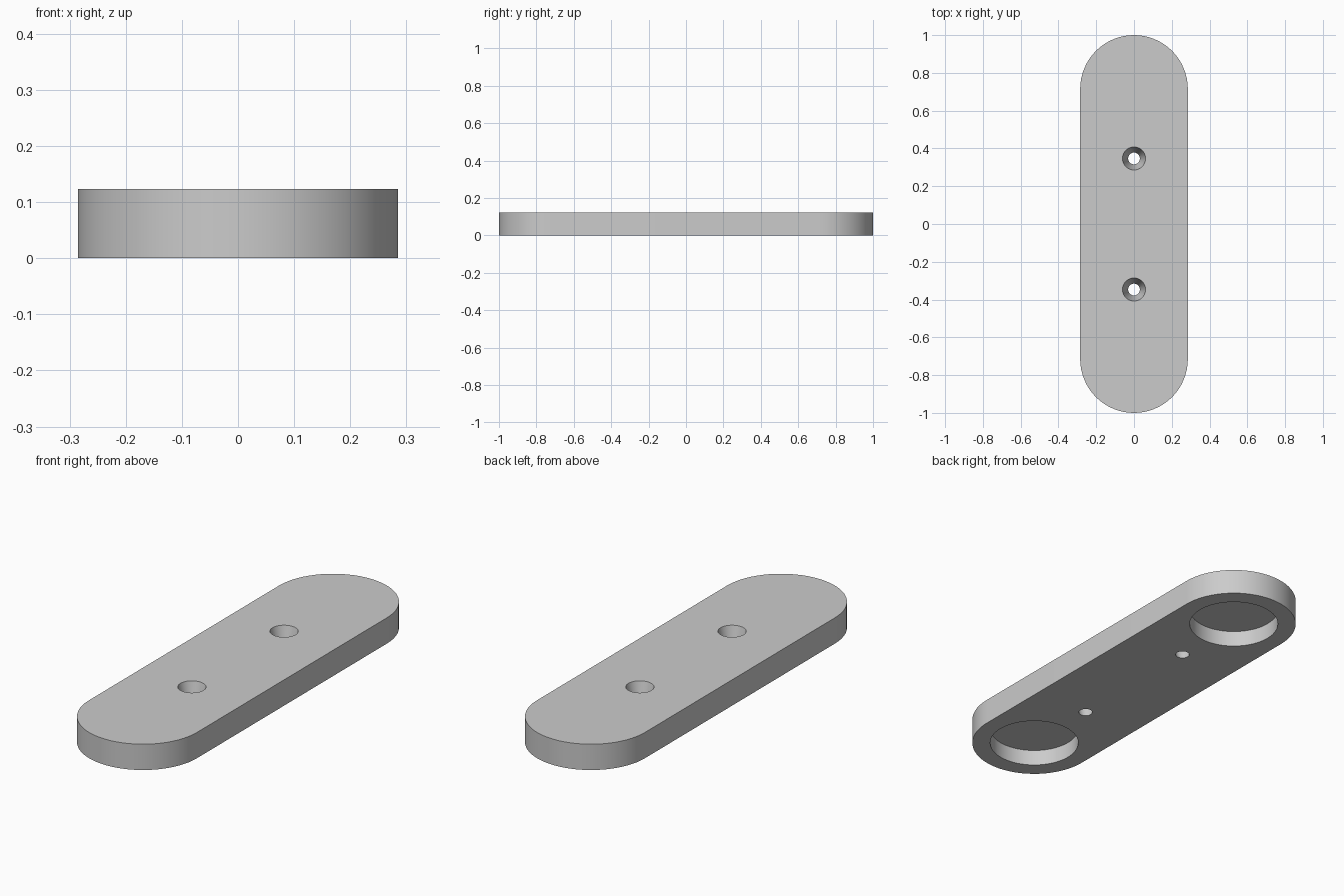
import bpy
import bmesh
from math import cos, sin, pi, radians

RADIUS, HEIGHT = 0.285, 0.123
END_Y = 1 - RADIUS            # centres of the rounded ends
HOLE_Y = 0.347
HOLE_TOP, HOLE_BOTTOM = 0.061, 0.031
POCKET_RADIUS, POCKET_DEPTH = 0.203, 0.077
SEGMENTS = 64

cube = bpy.data.objects.get("Cube")
if cube:
    bpy.data.objects.remove(cube, do_unlink=True)

grey = bpy.data.materials.new("plain_grey")
grey.use_nodes = True
colour = (0.6, 0.6, 0.6, 1)
grey.diffuse_color = colour
grey.node_tree.nodes["Principled BSDF"].inputs["Base Color"].default_value = colour


def loft(name, lower, upper):
    """Closed solid between two matching rings of points."""
    bm = bmesh.new()
    low = [bm.verts.new(p) for p in lower]
    top = [bm.verts.new(p) for p in upper]
    bm.faces.new(low[::-1])
    bm.faces.new(top)
    n = len(low)
    for i in range(n):
        j = (i + 1) % n
        bm.faces.new((low[i], low[j], top[j], top[i]))
    mesh = bpy.data.meshes.new(name)
    bm.to_mesh(mesh)
    bm.free()
    mesh.materials.append(grey)
    obj = bpy.data.objects.new(name, mesh)
    bpy.context.collection.objects.link(obj)
    return obj


def circle(radius, y, z):
    angles = [2 * pi * i / SEGMENTS for i in range(SEGMENTS)]
    return [(radius * cos(a), y + radius * sin(a), z) for a in angles]


def stadium(z):
    half = SEGMENTS // 2
    points = []
    for start, y in ((0, END_Y), (pi, -END_Y)):
        for i in range(half + 1):
            a = start + pi * i / half
            points.append((RADIUS * cos(a), y + RADIUS * sin(a), z))
    return points


# Plate with rounded ends
plate = loft("mounting_plate", stadium(0), stadium(HEIGHT))

# Tapered screw holes and round pockets underneath, cut at both ends
cutters = []
margin = 0.02
taper = (HOLE_TOP - HOLE_BOTTOM) / HEIGHT * margin
for side in (-1, 1):
    cutters.append(loft("screw_hole_cutter",
                        circle(HOLE_BOTTOM - taper, side * HOLE_Y, -margin),
                        circle(HOLE_TOP + taper, side * HOLE_Y, HEIGHT + margin)))
    cutters.append(loft("pocket_cutter",
                        circle(POCKET_RADIUS, side * END_Y, -margin),
                        circle(POCKET_RADIUS, side * END_Y, POCKET_DEPTH)))

bpy.ops.object.select_all(action="DESELECT")
plate.select_set(True)
bpy.context.view_layer.objects.active = plate
for cutter in cutters:
    cut = plate.modifiers.new("cut", "BOOLEAN")
    cut.operation = "DIFFERENCE"
    cut.solver = "EXACT"
    cut.object = cutter
    bpy.ops.object.modifier_apply(modifier=cut.name)
    bpy.data.objects.remove(cutter, do_unlink=True)

bpy.ops.object.shade_smooth_by_angle(angle=radians(30))
